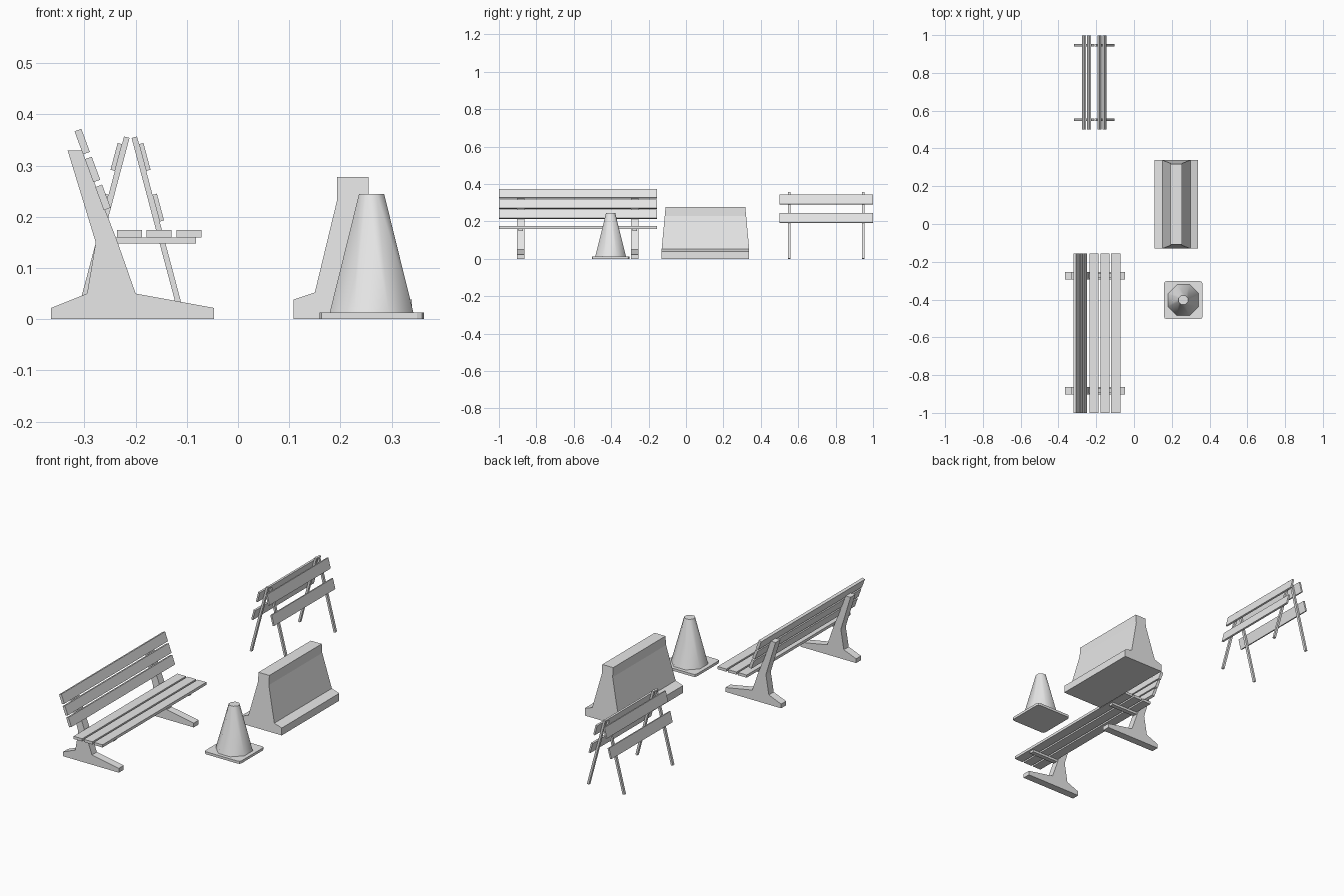
import bpy, bmesh, math
from mathutils import Matrix, Vector

cube = bpy.data.objects.get("Cube")
if cube:
    bpy.data.objects.remove(cube, do_unlink=True)

grey = bpy.data.materials.new("plain grey")
grey.use_nodes = True
grey.diffuse_color = (0.8, 0.8, 0.8, 1)
grey.node_tree.nodes["Principled BSDF"].inputs["Base Color"].default_value = (0.8, 0.8, 0.8, 1)


def finish(bm, name):
    bmesh.ops.recalc_face_normals(bm, faces=bm.faces)
    mesh = bpy.data.meshes.new(name)
    bm.to_mesh(mesh)
    bm.free()
    mesh.materials.append(grey)
    obj = bpy.data.objects.new(name, mesh)
    bpy.context.collection.objects.link(obj)
    return obj


def box(name, center, size, tilt=0):
    """Box turned about the y axis by tilt radians."""
    bm = bmesh.new()
    place = Matrix.Translation(center) @ Matrix.Rotation(tilt, 4, 'Y') @ Matrix.Diagonal((*size, 1))
    bmesh.ops.create_cube(bm, size=1, matrix=place)
    return finish(bm, name)


def prism(name, profile, y, half):
    """Extrude an xz profile along y; half gives the half length at each height."""
    bm = bmesh.new()
    rings = [[bm.verts.new((x, y + s * half(z), z)) for x, z in profile] for s in (-1, 1)]
    for ring in rings:
        bm.faces.new(ring)
    n = len(profile)
    for i in range(n):
        j = (i + 1) % n
        bm.faces.new((rings[0][i], rings[0][j], rings[1][j], rings[1][i]))
    return finish(bm, name)


# Bench: two profiled legs with seat brackets
BENCH_Y, BENCH_LEN = -0.578, 0.844
leg_profile = [(-0.365, 0), (-0.365, 0.022), (-0.295, 0.05), (-0.278, 0.15), (-0.333, 0.33),
               (-0.305, 0.33), (-0.237, 0.155), (-0.2, 0.05), (-0.047, 0.022), (-0.047, 0)]
for side, s in (("front", -1), ("rear", 1)):
    y = BENCH_Y + s * 0.305
    prism("bench_leg_" + side, leg_profile, y, lambda z: 0.02)
    box("seat_bracket_" + side, (-0.165, y, 0.154), (0.166, 0.024, 0.012))

# Bench slats: three on the seat, three on the leaning back
for i in range(3):
    box(f"seat_slat_{i + 1}", (-0.212 + i * 0.058, BENCH_Y, 0.167), (0.049, BENCH_LEN, 0.014))
    box(f"back_slat_{i + 1}", (-0.3045 + i * 0.0203, BENCH_Y, 0.347 - i * 0.0545),
        (0.0142, BENCH_LEN, 0.048), -math.atan(0.37))

# Concrete barrier: stepped profile with ends that taper above the foot
half_profile = [(0.116, 0), (0.116, 0.038), (0.074, 0.052), (0.031, 0.23), (0.031, 0.278)]
barrier_x = 0.224
barrier_profile = [(barrier_x - x, z) for x, z in half_profile]
barrier_profile += [(barrier_x + x, z) for x, z in reversed(half_profile)]
prism("barrier", barrier_profile, 0.104, lambda z: 0.234 - max(0, z - 0.052) * 0.093)

# Traffic cone: square base with clipped corners and a tapered body
CONE = Vector((0.261, -0.403, 0))
bm = bmesh.new()
bmesh.ops.create_cube(bm, size=1, matrix=Matrix.Translation(CONE + Vector((0, 0, 0.0065)))
                      @ Matrix.Diagonal((0.204, 0.2, 0.013, 1)))
corners = [e for e in bm.edges if abs(e.verts[0].co.z - e.verts[1].co.z) > 0.01]
bmesh.ops.bevel(bm, geom=corners, offset=0.013, segments=2, profile=0.5, affect='EDGES')
finish(bm, "cone_base")

bm = bmesh.new()
bmesh.ops.create_cone(bm, cap_ends=True, segments=8, radius1=0.0885, radius2=0.0265, depth=0.232,
                      matrix=Matrix.Translation(CONE + Vector((0, 0, 0.129)))
                      @ Matrix.Rotation(math.pi / 8, 4, 'Z'))
body = finish(bm, "cone_body")
bpy.ops.object.select_all(action='DESELECT')
body.select_set(True)
bpy.context.view_layer.objects.active = body
bpy.ops.object.shade_smooth_by_angle(angle=math.radians(50))

# Folding barricade: splayed legs with two boards on each outer face
FOLD_X, FOLD_Y, SLOPE = -0.21, 0.75, 0.266
lean = math.atan(SLOPE)
for side, s in (("right", -1), ("left", 1)):
    def leg_x(z):
        return 0.0075 + (0.355 - z) * SLOPE
    for end, e in (("front", -1), ("rear", 1)):
        box(f"barricade_leg_{side}_{end}", (FOLD_X + s * leg_x(0.1785), FOLD_Y + e * 0.197, 0.1785),
            (0.011, 0.013, 0.3665), -s * lean)
    for level, z in (("lower", 0.218), ("upper", 0.317)):
        box(f"barricade_board_{side}_{level}", (FOLD_X + s * (leg_x(z) + 0.0102), FOLD_Y, z),
            (0.009, 0.498, 0.054), -s * lean)
